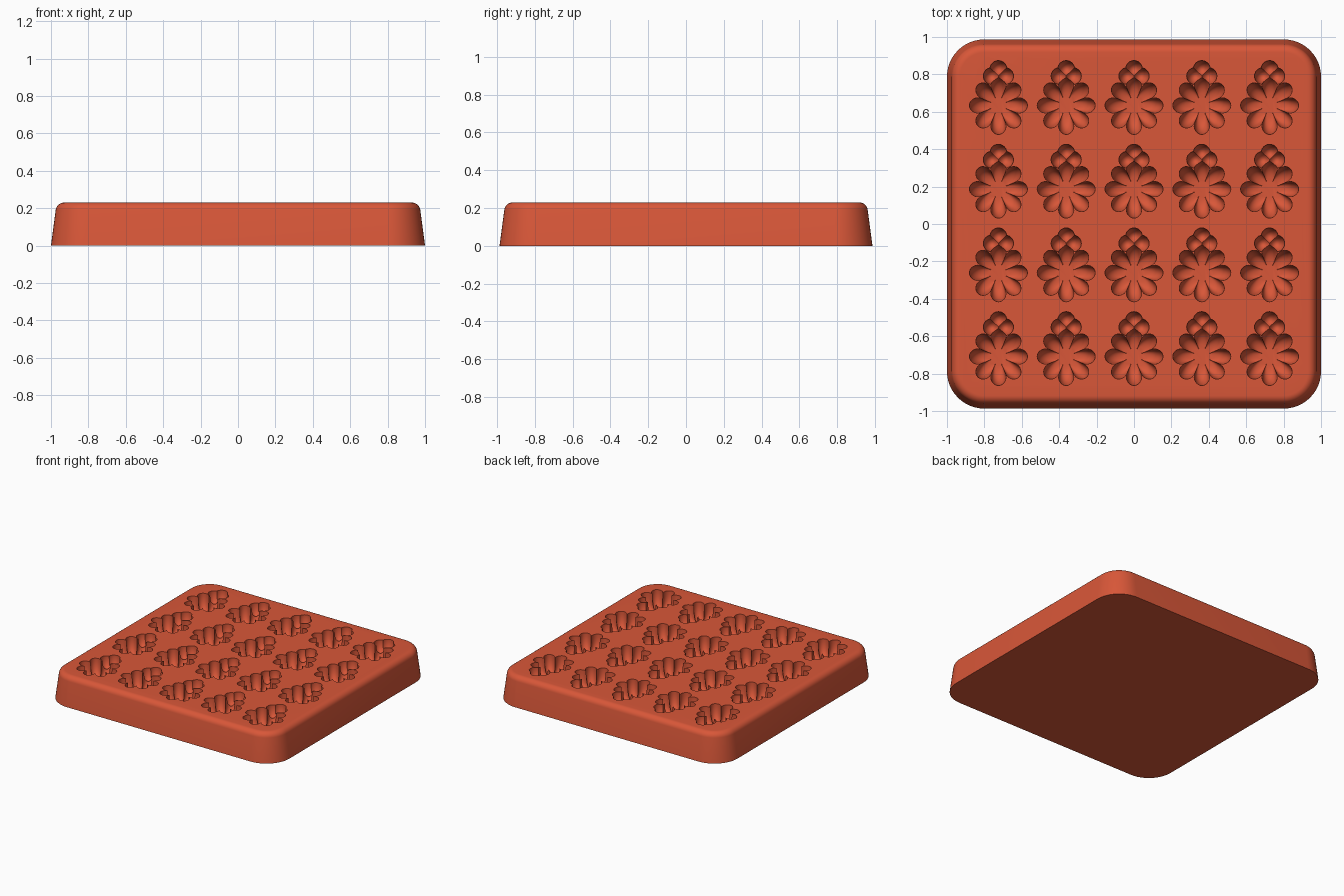
import bpy, bmesh, math
from mathutils import Matrix

cube = bpy.data.objects.get("Cube")
if cube:
    bpy.data.objects.remove(cube, do_unlink=True)

HEIGHT = 0.23
terracotta = bpy.data.materials.new("terracotta red")
terracotta.use_nodes = True
colour = (0.69, 0.095, 0.04, 1)
terracotta.diffuse_color = colour
terracotta.node_tree.nodes["Principled BSDF"].inputs["Base Color"].default_value = colour


def finish(bm, name):
    bmesh.ops.recalc_face_normals(bm, faces=bm.faces)
    mesh = bpy.data.meshes.new(name)
    bm.to_mesh(mesh)
    bm.free()
    mesh.materials.append(terracotta)
    obj = bpy.data.objects.new(name, mesh)
    bpy.context.collection.objects.link(obj)
    return obj


def loft(name, rings):
    """Skin a stack of closed rings and cap both ends."""
    bm = bmesh.new()
    loops = [[bm.verts.new(p) for p in ring] for ring in rings]
    for low, high in zip(loops, loops[1:]):
        for i in range(len(low)):
            bm.faces.new((low[i - 1], low[i], high[i], high[i - 1]))
    bm.faces.new(loops[0])
    bm.faces.new(loops[-1])
    return finish(bm, name)


def boolean(target, tool, operation):
    mod = target.modifiers.new("cut", "BOOLEAN")
    mod.operation = operation
    mod.solver = "EXACT"
    mod.object = tool
    bpy.context.view_layer.objects.active = target
    bpy.ops.object.modifier_apply(modifier=mod.name)
    bpy.data.objects.remove(tool, do_unlink=True)


def rounded_rect(inset, z, steps=12):
    radius = 0.2 - inset
    ring = []
    for quarter, (sx, sy) in enumerate([(1, 1), (-1, 1), (-1, -1), (1, -1)]):
        for i in range(steps + 1):
            a = math.pi / 2 * (quarter + i / steps)
            ring.append((sx * 0.8 + radius * math.cos(a),
                         sy * 0.787 + radius * math.sin(a), z))
    return ring


def flower_ring(scale, z, cx, cy, count=128):
    ring = []
    for i in range(count):
        a = 2 * math.pi * i / count
        r = scale * (0.1 + 0.055 * abs(math.cos(4 * a)) ** 0.6)
        ring.append((cx + r * math.cos(a), cy + r * math.sin(a), z))
    return ring


# Tray: tapered walls with a rounded top rim
rim = 0.045
rings = [rounded_rect(0, 0)]
for i in range(9):
    a = math.radians(8 + 82 * i / 8)
    rings.append(rounded_rect(0.07 - rim * math.cos(a), HEIGHT - rim + rim * math.sin(a)))
tray = loft("mould_tray", rings)

# Cavity tool: eight-petal bowl
cx, cy = -0.725, 0.634
rings = [flower_ring(1, HEIGHT + 0.04, cx, cy)]
for i in range(10):
    a = math.radians(80 * i / 9)
    rings.append(flower_ring(math.cos(a) ** 0.5, HEIGHT - 0.005 - 0.13 * math.sin(a), cx, cy))
cavity = loft("cavity_cutter", rings)

# Cavity tool: three round lobes above the flower
for dx, dy in [(-0.036, 0.157), (0.036, 0.157), (0, 0.195)]:
    bm = bmesh.new()
    bmesh.ops.create_uvsphere(
        bm, u_segments=24, v_segments=14, radius=1,
        matrix=Matrix.Translation((cx + dx, cy + dy, HEIGHT - 0.004))
        @ Matrix.Diagonal((0.045, 0.045, 0.085, 1)))
    boolean(cavity, finish(bm, "lobe_cutter"), "UNION")

# Repeat the cavity in five columns and four rows, then cut
for count, offset in [(5, (0.3625, 0, 0)), (4, (0, -0.4475, 0))]:
    array = cavity.modifiers.new("repeat", "ARRAY")
    array.count = count
    array.use_relative_offset = False
    array.use_constant_offset = True
    array.constant_offset_displace = offset
cavity.hide_render = True
boolean(tray, cavity, "DIFFERENCE")

bpy.ops.object.select_all(action="DESELECT")
tray.select_set(True)
bpy.context.view_layer.objects.active = tray
bpy.ops.object.shade_smooth_by_angle(angle=math.radians(35))
